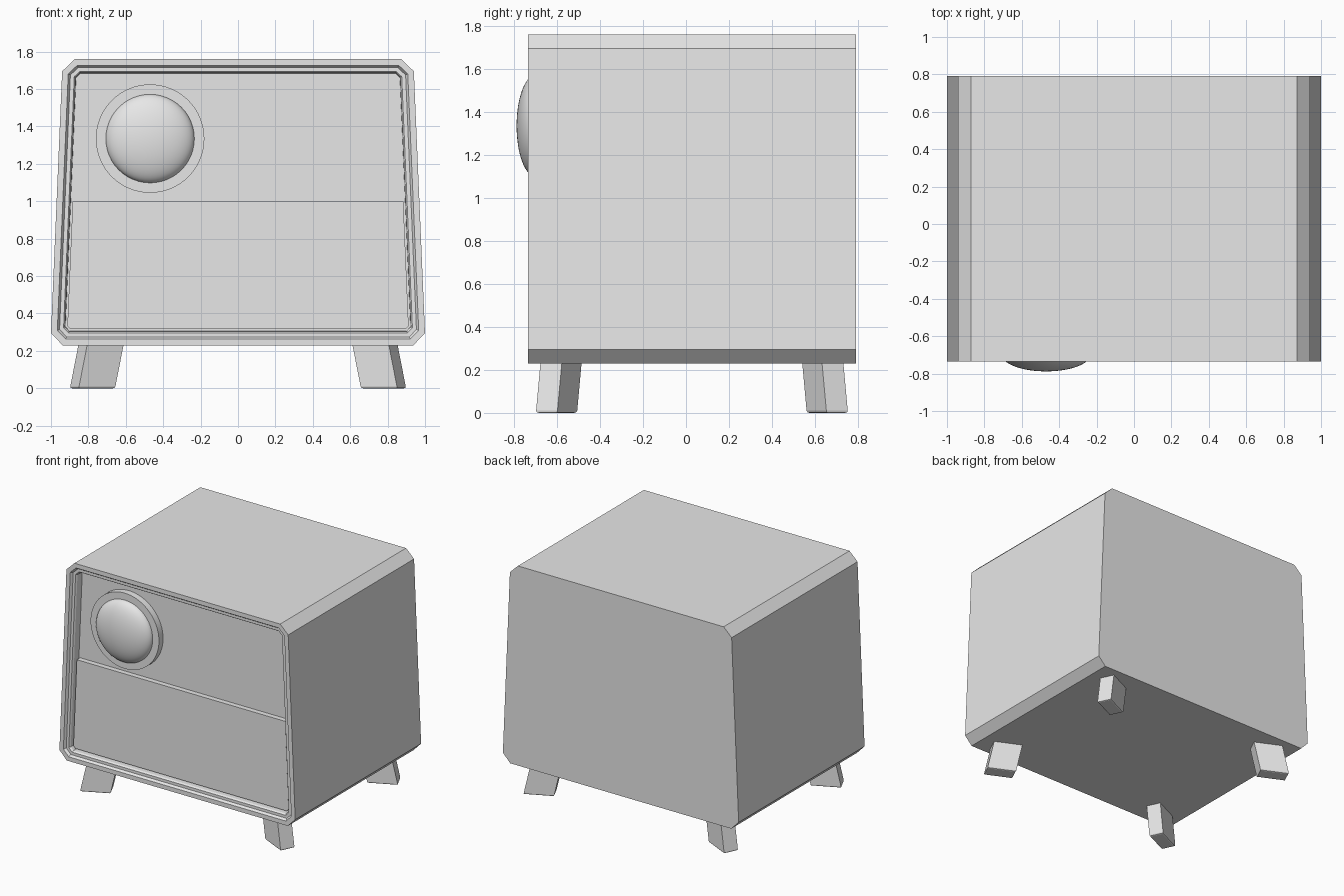
import bpy, bmesh, math
from mathutils import Matrix, Vector

if "Cube" in bpy.data.objects:
    bpy.data.objects.remove(bpy.data.objects["Cube"])

grey = bpy.data.materials.new("plain grey")
grey.diffuse_color = (0.8, 0.8, 0.8, 1)
grey.use_nodes = True
grey.node_tree.nodes["Principled BSDF"].inputs["Base Color"].default_value = grey.diffuse_color

FRONT, BACK = -0.735, 0.79
MID_Y = (FRONT + BACK) / 2


def finish(name, bm, smooth=False):
    bmesh.ops.recalc_face_normals(bm, faces=bm.faces)
    mesh = bpy.data.meshes.new(name)
    bm.to_mesh(mesh)
    bm.free()
    mesh.materials.append(grey)
    obj = bpy.data.objects.new(name, mesh)
    bpy.context.collection.objects.link(obj)
    if smooth:
        bpy.ops.object.select_all(action='DESELECT')
        obj.select_set(True)
        bpy.context.view_layer.objects.active = obj
        bpy.ops.object.shade_smooth_by_angle(angle=math.radians(35))
    return obj


def half_width(z):
    # Tapered side of the case
    return 1.0 - (z - 0.29) * 0.06 / 1.41


def outline(inset, top=None):
    # Chamfered tapered section, shrunk by inset; optional flat cut at the top
    c = 0.065 - 0.56 * inset
    lo, hi = 0.23 + inset, 1.76 - inset
    w = lambda z: half_width(z) - inset
    right = [(w(lo) - c, lo), (w(lo + c), lo + c)]
    if top:
        right += [(w(top), top)]
    else:
        right += [(w(hi - c), hi - c), (w(hi) - c, hi)]
    return right + [(-x, z) for x, z in reversed(right)]


def loft(name, rings):
    # Bridge successive (section, y) rings and cap both ends
    bm = bmesh.new()
    loops = [[bm.verts.new((x, y, z)) for x, z in sec] for sec, y in rings]
    for a, b in zip(loops, loops[1:]):
        for i in range(len(a)):
            j = (i + 1) % len(a)
            bm.faces.new((a[i], a[j], b[j], b[i]))
    bm.faces.new(loops[0])
    bm.faces.new(loops[-1])
    return finish(name, bm)


# Case with stepped frame and recessed upper panel
loft("case", [(outline(0), BACK), (outline(0), FRONT), (outline(0.033), FRONT),
              (outline(0.045), FRONT + 0.018), (outline(0.066), FRONT + 0.018),
              (outline(0.074), FRONT + 0.03), (outline(0.076), FRONT + 0.085)])

# Lower panel standing proud of the upper one
loft("lower_panel", [(outline(0.086, 1.0), FRONT + 0.09), (outline(0.086, 1.0), FRONT + 0.045)])

# Round dial plate
DIAL = Vector((-0.47, 0, 1.335))
bm = bmesh.new()
bmesh.ops.create_cone(bm, cap_ends=True, segments=64, radius1=0.29, radius2=0.29, depth=0.06,
                      matrix=Matrix.Translation((DIAL.x, -0.67, DIAL.z)) @ Matrix.Rotation(math.pi / 2, 4, 'X'))
finish("dial_plate", bm, True)

# Shallow dome on the plate
bm = bmesh.new()
bmesh.ops.create_uvsphere(bm, u_segments=48, v_segments=32, radius=1)
bmesh.ops.bisect_plane(bm, geom=bm.verts[:] + bm.edges[:] + bm.faces[:], plane_co=(0, 0, 0),
                       plane_no=(0, 0, 1), clear_inner=True)
bm.transform(Matrix.Translation((DIAL.x, -0.698, DIAL.z)) @ Matrix.Rotation(math.pi / 2, 4, 'X')
             @ Matrix.Diagonal((0.237, 0.237, 0.09, 1)))
finish("dome", bm, True)

# Four splayed legs, turned outward
for sx, side in ((-1, "left"), (1, "right")):
    for sy, end in ((-1, "front"), (1, "rear")):
        bm = bmesh.new()
        bmesh.ops.create_cube(bm, size=1)
        bm.transform(Matrix.Diagonal((0.215, 0.11, 0.24, 1)))
        bmesh.ops.bevel(bm, geom=[e for e in bm.edges if all(v.co.z < 0 for v in e.verts)],
                        offset=0.01, segments=2, profile=0.5, affect='EDGES')
        bm.transform(Matrix.Rotation(math.radians(25.3), 4, 'Z'))
        for v in bm.verts:
            h = (v.co.z + 0.12) / 0.23
            v.co = (sx * (v.co.x + 0.778 - 0.045 * h),
                    MID_Y + sy * (v.co.y + 0.63 - 0.021 * h), v.co.z + 0.12)
        finish(f"{end}_{side}_leg", bm)
